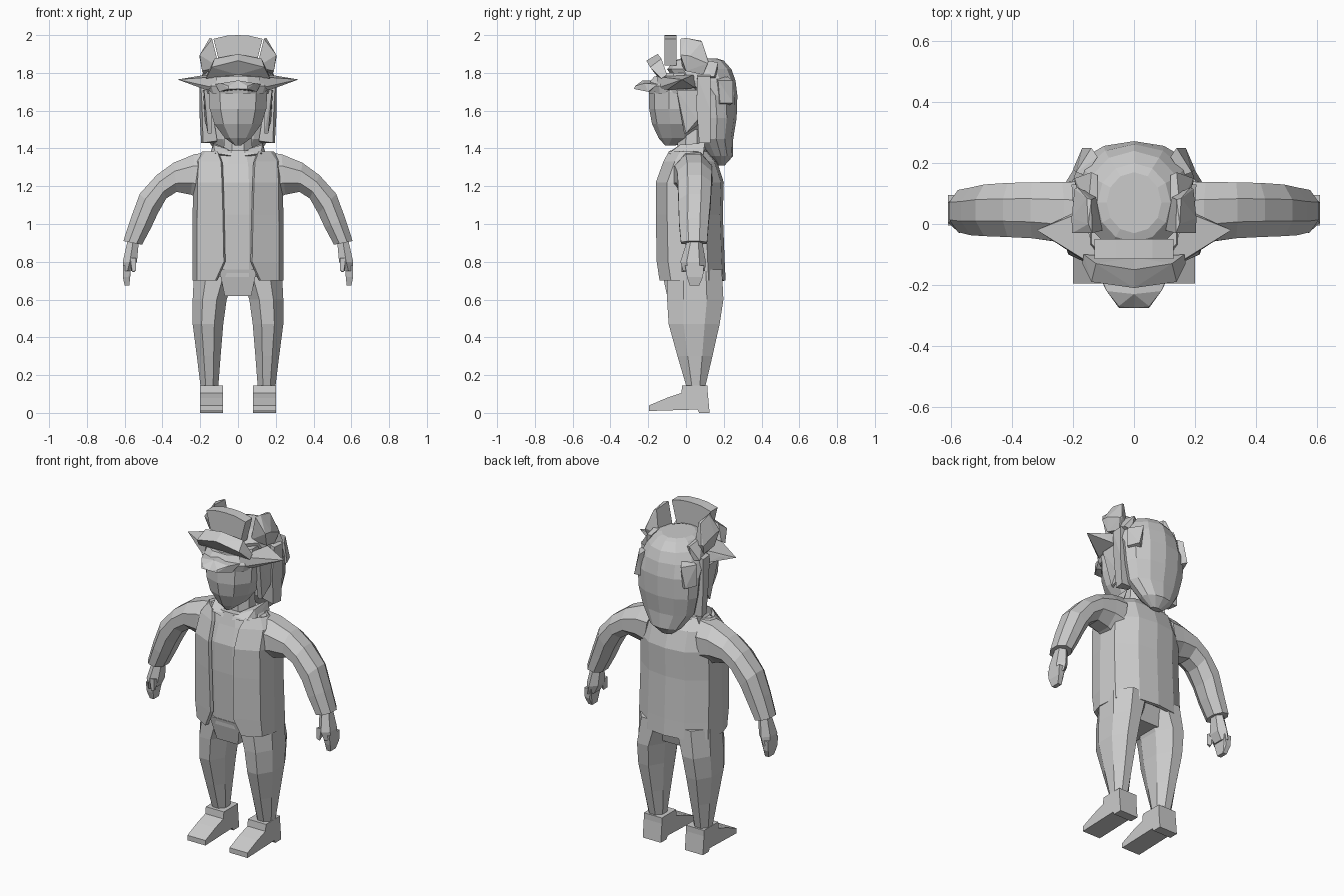
import bpy, bmesh, math

grey = bpy.data.materials.new("plain grey")
grey.diffuse_color = (0.6, 0.6, 0.6, 1)


def finish(bm, name, mirror=False, solid=0):
    bmesh.ops.recalc_face_normals(bm, faces=bm.faces)
    me = bpy.data.meshes.new(name)
    bm.to_mesh(me)
    bm.free()
    ob = bpy.data.objects.new(name, me)
    bpy.context.collection.objects.link(ob)
    me.materials.append(grey)
    if solid:
        m = ob.modifiers.new("thickness", 'SOLIDIFY')
        m.thickness = solid
        m.offset = -1
    if mirror:
        ob.modifiers.new("mirror", 'MIRROR')
    return ob


def skin(name, rings, closed=True, caps=True, **kw):
    """Join rings of 3D points with quads."""
    bm = bmesh.new()
    vs = [[bm.verts.new(p) for p in r] for r in rings]
    n = len(vs[0])
    for a, b in zip(vs, vs[1:]):
        for i in range(n if closed else n - 1):
            j = (i + 1) % n
            bm.faces.new((a[i], a[j], b[j], b[i]))
    if caps:
        bm.faces.new(vs[0])
        bm.faces.new(vs[-1])
    return finish(bm, name, **kw)


def loft(name, rows, n=10, off=0.0, **kw):
    """rows: z, xmin, xmax, ymin, ymax of faceted ovals filling those bounds."""
    angles = [-math.pi / 2 + (i + off) * 2 * math.pi / n for i in range(n)]
    cm, sm = (max(abs(f(a)) for a in angles) for f in (math.cos, math.sin))
    rings = [[((x0 + x1) / 2 + (x1 - x0) / 2 * math.cos(a) / cm,
               (y0 + y1) / 2 + (y1 - y0) / 2 * math.sin(a) / sm, z) for a in angles]
             for z, x0, x1, y0, y1 in rows]
    return skin(name, rings, **kw)


def hull(name, pts, mirror=True):
    bm = bmesh.new()
    for p in pts:
        bm.verts.new(p)
    r = bmesh.ops.convex_hull(bm, input=bm.verts)
    bmesh.ops.delete(bm, geom=list(set(r["geom_interior"] + r["geom_unused"])), context='VERTS')
    bmesh.ops.dissolve_limit(bm, angle_limit=0.03, verts=bm.verts, edges=bm.edges)
    return finish(bm, name, mirror)


def slab(name, yz, x0, x1, mirror=True):
    """Side profile extruded along x."""
    return skin(name, [[(x, y, z) for y, z in yz] for x in (x0, x1)], mirror=mirror)


# Jacket: open shell, rows of z, front gap, half width, front y, back y
rings = []
for z, g, w, f, b in [(0.70, 0.12, 0.242, -0.14, 0.21), (0.80, 0.075, 0.242, -0.155, 0.205),
                      (1.05, 0.08, 0.24, -0.16, 0.195), (1.22, 0.085, 0.238, -0.16, 0.20),
                      (1.33, 0.09, 0.232, -0.12, 0.165), (1.385, 0.11, 0.19, -0.09, 0.12)]:
    right = [(g, f, z), (w * .9, f + .06, z), (w, 0.0, z), (w * .95, b - .09, z), (w * .5, b - .015, z)]
    rings.append(right + [(0, b, z)] + [(-x, y, zz) for x, y, zz in reversed(right)])
skin("jacket", rings, closed=False, caps=False, solid=0.02)

# Shirt with a front tail, neck, collar
loft("shirt", [(0.72, -.22, .22, -.125, .18), (1.05, -.22, .22, -.14, .17), (1.22, -.215, .215, -.14, .17),
               (1.32, -.2, .2, -.105, .14), (1.39, -.14, .14, -.085, .11)], n=12, off=.5)
hull("shirt_tail", [(x, y, z) for z, w, f, b in [(.62, .07, -.10, .13), (.76, .10, -.13, .17)]
                    for x in (-w, w) for y in (f, b)], mirror=False)
loft("neck", [(1.34, -.08, .08, -.05, .10), (1.50, -.07, .07, -.04, .10)], n=8, off=.5)
hull("collar", [(.03, -.10, 1.36), (.03, -.09, 1.38), (.12, -.09, 1.375), (.13, -.03, 1.42),
                (.13, .10, 1.43), (.15, .09, 1.36), (.15, -.04, 1.36), (.06, -.05, 1.40)])

# Legs and shoes
loft("legs", [(0.13, .105, .197, .005, .10), (0.30, .092, .218, -.045, .14), (0.47, .078, .24, -.092, .178),
              (0.60, .06, .24, -.10, .198), (0.76, .0, .232, -.10, .19)], n=8, off=.5, mirror=True)
slab("shoes", [(-.195, .01), (-.195, .04), (-.10, .08), (-.025, .105), (-.02, .145), (.115, .145),
               (.115, .11), (.125, 0), (.07, 0), (.06, .018)], .08, .20)

# Sleeves: faceted sections, each between an upper and a lower point
rings = []
for (tx, tz), (bx, bz), y0, y1 in [((.15, 1.38), (.19, 1.13), -.07, .14), ((.23, 1.37), (.25, 1.155), -.06, .138),
                                   ((.34, 1.325), (.325, 1.17), -.047, .137), ((.43, 1.26), (.38, 1.135), -.043, .135),
                                   ((.52, 1.16), (.425, 1.055), -.04, .13), ((.568, 1.03), (.46, .98), -.037, .12),
                                   ((.607, .91), (.508, .89), -.027, .112)]:
    ring = []
    for i in range(8):
        a = (i + .5) * math.pi / 4
        c, s = .5 + .54 * math.cos(a), (y0 + y1) / 2 + (y1 - y0) / 2 * 1.08 * math.sin(a)
        ring.append((bx + (tx - bx) * c, s, bz + (tz - bz) * c))
    rings.append(ring)
skin("sleeves", rings, mirror=True)

# Hands
loft("palms", [(.75, .56, .61, -.015, .10), (.80, .535, .61, -.03, .105), (.91, .525, .585, .005, .085)],
     n=6, mirror=True)
hull("fingers", [(x, y, z) for z, x0, x1, y0, y1 in [(.675, .575, .60, .02, .07), (.72, .58, .61, .005, .09),
                                                     (.78, .565, .61, -.005, .095)]
                 for x in (x0, x1) for y in (y0, y1)])
hull("thumbs", [(.54, -.025, .82), (.57, -.025, .82), (.54, .02, .81), (.575, .02, .80),
                (.54, -.025, .755), (.56, -.025, .745), (.55, .0, .745)])

# Face
loft("face", [(1.415, -.015, .015, -.11, -.06), (1.455, -.07, .07, -.145, .06), (1.53, -.125, .125, -.18, .10),
              (1.61, -.15, .15, -.195, .11), (1.70, -.155, .155, -.195, .11), (1.80, -.14, .14, -.15, .10)])

# Hair: rounded crown running down the back to a pointed tail
loft("hair", [(1.31, -.035, .035, .17, .205), (1.36, -.10, .10, .12, .25), (1.45, -.165, .165, .07, .25),
              (1.56, -.19, .19, .06, .268), (1.68, -.197, .197, .04, .272), (1.76, -.19, .19, -.06, .262),
              (1.82, -.165, .165, -.10, .24), (1.865, -.12, .12, -.06, .20), (1.875, -.09, .09, -.03, .17)], n=12, off=0)
hull("side_locks", [(.165, .06, 1.79), (.20, .06, 1.78), (.165, .13, 1.80), (.205, .13, 1.78), (.19, .055, 1.62),
                    (.11, .08, 1.44), (.185, .07, 1.43), (.12, .13, 1.43), (.195, .13, 1.43), (.205, .13, 1.6)])
hull("sideburns", [(.14, -.05, 1.71), (.18, -.05, 1.71), (.185, .06, 1.71), (.14, .06, 1.70),
                   (.14, -.01, 1.48), (.16, .0, 1.48), (.175, .06, 1.55), (.14, .06, 1.52)])
hull("rear_tufts", [(.16, .16, 1.77), (.19, .17, 1.76), (.12, .22, 1.78), (.14, .25, 1.76),
                    (.17, .17, 1.63), (.20, .18, 1.64), (.14, .23, 1.63), (.17, .25, 1.64)])

# Brow band, bill and pointed side wings
loft("brow_band", [(1.69, -.16, .16, -.195, .10), (1.73, -.175, .175, -.205, .12), (1.78, -.16, .16, -.17, .12)],
     off=.5)
hull("bill", [(.05, -.275, 1.715), (.05, -.27, 1.73), (.09, -.22, 1.745), (.10, -.20, 1.70), (.12, -.15, 1.74),
              (0, -.275, 1.715), (0, -.23, 1.76), (0, -.17, 1.71), (0, -.15, 1.76)])
hull("side_wings", [(.11, -.15, 1.78), (.12, -.15, 1.72), (.17, -.10, 1.71), (.17, .05, 1.72),
                    (.17, .04, 1.79), (.21, -.085, 1.765), (.24, .015, 1.765), (.32, -.02, 1.765)])

# Upright crest plates
hull("front_plate", [(0, -.21, 1.865), (0, -.15, 1.90), (.14, -.19, 1.83), (.125, -.13, 1.875),
                     (.17, -.13, 1.77), (.165, -.10, 1.79), (0, -.16, 1.79), (0, -.11, 1.80)])
hull("tall_plate", [(x, y, z) for x, z in [(0, 2.0), (.06, 1.997), (.13, 1.98), (.095, 1.84), (0, 1.84)]
                    for y in (-.115, -.05)])
hull("side_plates", [(.137, -.03, 1.98), (.15, .0, 1.985), (.14, .08, 1.97), (.155, .085, 1.965),
                     (.203, -.03, 1.895), (.205, .02, 1.89), (.185, .12, 1.86), (.195, .115, 1.85),
                     (.10, -.02, 1.83), (.12, .09, 1.83), (.19, .0, 1.81), (.18, .09, 1.79)])
hull("rear_plates", [(.12, .07, 1.865), (.15, .06, 1.875), (.12, .16, 1.85), (.14, .17, 1.855),
                     (.185, .08, 1.78), (.195, .15, 1.78), (.15, .08, 1.76), (.15, .16, 1.77)])
